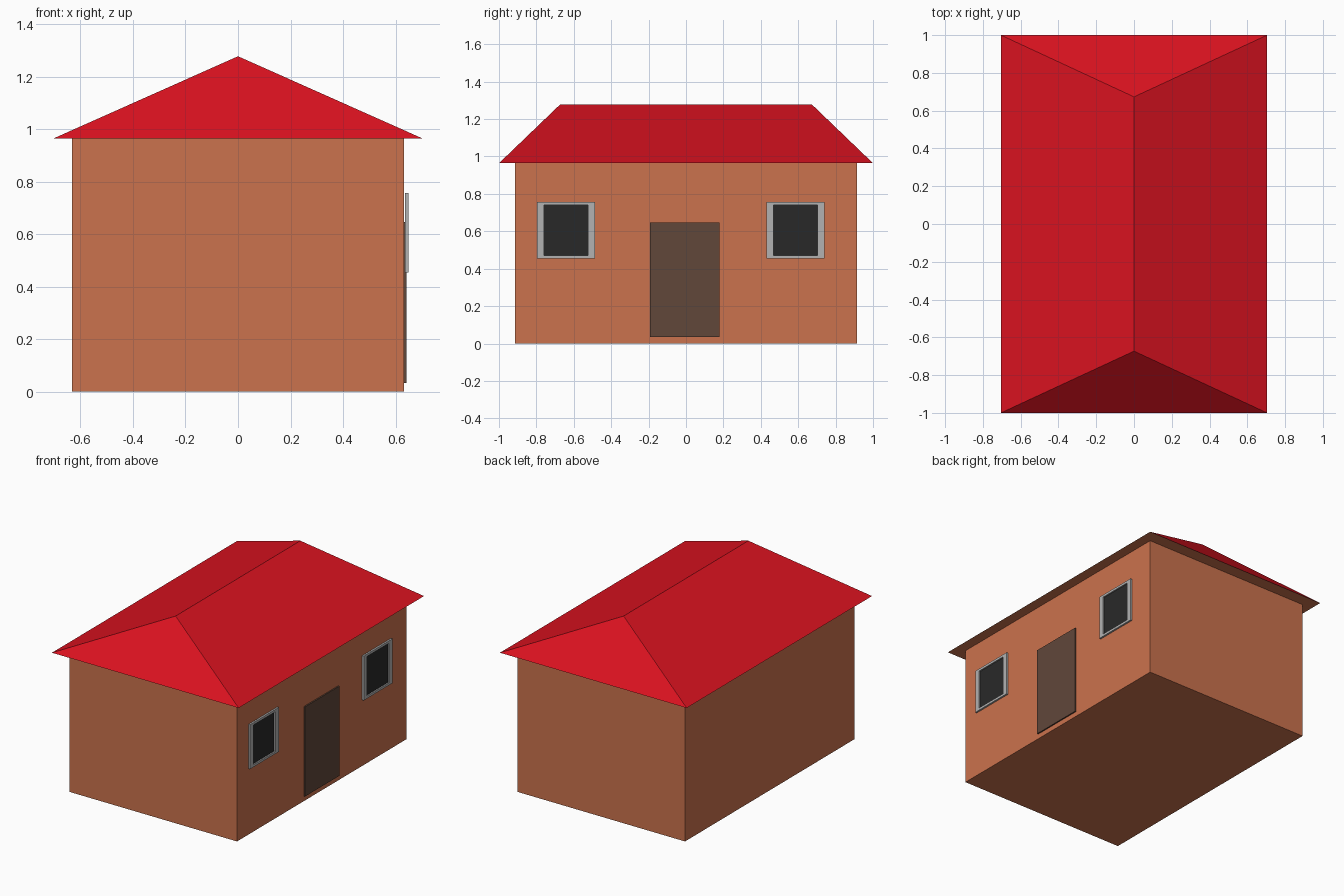
import bpy, bmesh

if "Cube" in bpy.data.objects:
    bpy.data.objects.remove(bpy.data.objects["Cube"])


def material(name, rgb):
    m = bpy.data.materials.new(name)
    m.diffuse_color = (*rgb, 1)
    m.use_nodes = True
    m.node_tree.nodes["Principled BSDF"].inputs["Base Color"].default_value = m.diffuse_color
    return m


BRICK = material("brick", (0.60, 0.17, 0.075))
TILE = material("red_tile", (0.70, 0.006, 0.014))
WOOD = material("door_wood", (0.12, 0.063, 0.042))
GLASS = material("dark_glass", (0.022, 0.022, 0.022))
FRAME = material("frame_grey", (0.45, 0.45, 0.45))

EAVE, APEX = 0.964, 1.278


def finish(bm, name, *mats):
    bmesh.ops.recalc_face_normals(bm, faces=bm.faces)
    me = bpy.data.meshes.new(name)
    bm.to_mesh(me)
    bm.free()
    for m in mats:
        me.materials.append(m)
    ob = bpy.data.objects.new(name, me)
    bpy.context.collection.objects.link(ob)
    return ob


def add_box(bm, x, y, z):
    """Add a box spanning the three (min, max) ranges."""
    verts = bmesh.ops.create_cube(bm, size=1)["verts"]
    for v in verts:
        v.co = [r[c > 0] for r, c in zip((x, y, z), v.co)]


def box(name, x, y, z, mat):
    bm = bmesh.new()
    add_box(bm, x, y, z)
    return finish(bm, name, mat)


# Walls: a box, open at the top where the roof covers it
bm = bmesh.new()
add_box(bm, (-0.632, 0.632), (-0.913, 0.913), (0, EAVE))
top = [f for f in bm.faces if f.calc_center_median().z > EAVE - 0.01]
bmesh.ops.delete(bm, geom=top, context='FACES_ONLY')
finish(bm, "walls", BRICK)

# Hipped roof: four slopes plus a brick-coloured soffit ring under the eaves
bm = bmesh.new()
corners = ((-1, -1), (1, -1), (1, 1), (-1, 1))
outer = [bm.verts.new((0.705 * x, y, EAVE)) for x, y in corners]
inner = [bm.verts.new((0.632 * x, 0.913 * y, EAVE)) for x, y in corners]
front, back = [bm.verts.new((0, y, APEX)) for y in (-0.673, 0.673)]
a, b, c, d = outer
for slope in ((a, b, front), (b, c, back, front), (c, d, back), (d, a, front, back)):
    bm.faces.new(slope)
for i in range(4):
    j = (i + 1) % 4
    bm.faces.new((outer[i], inner[i], inner[j], outer[j])).material_index = 1
finish(bm, "roof", TILE, BRICK)

# Door on the right-hand wall
box("door", (0.632, 0.641), (-0.193, 0.179), (0.034, 0.646), WOOD)

# Two windows: four frame bars around a recessed pane
for side, y0 in (("front", -0.796), ("back", 0.43)):
    y1, z0, z1 = y0 + 0.31, 0.454, 0.757
    gy, gz = (y0 + 0.037, y1 - 0.037), (z0 + 0.016, z1 - 0.016)
    x = (0.637, 0.649)
    bm = bmesh.new()
    for by in ((y0, gy[0]), (gy[1], y1)):
        add_box(bm, x, by, (z0, z1))
    for bz in ((z0, gz[0]), (gz[1], z1)):
        add_box(bm, x, gy, bz)
    finish(bm, f"{side}_window_frame", FRAME)
    box(f"{side}_window_pane", (0.637, 0.640), gy, gz, GLASS)
